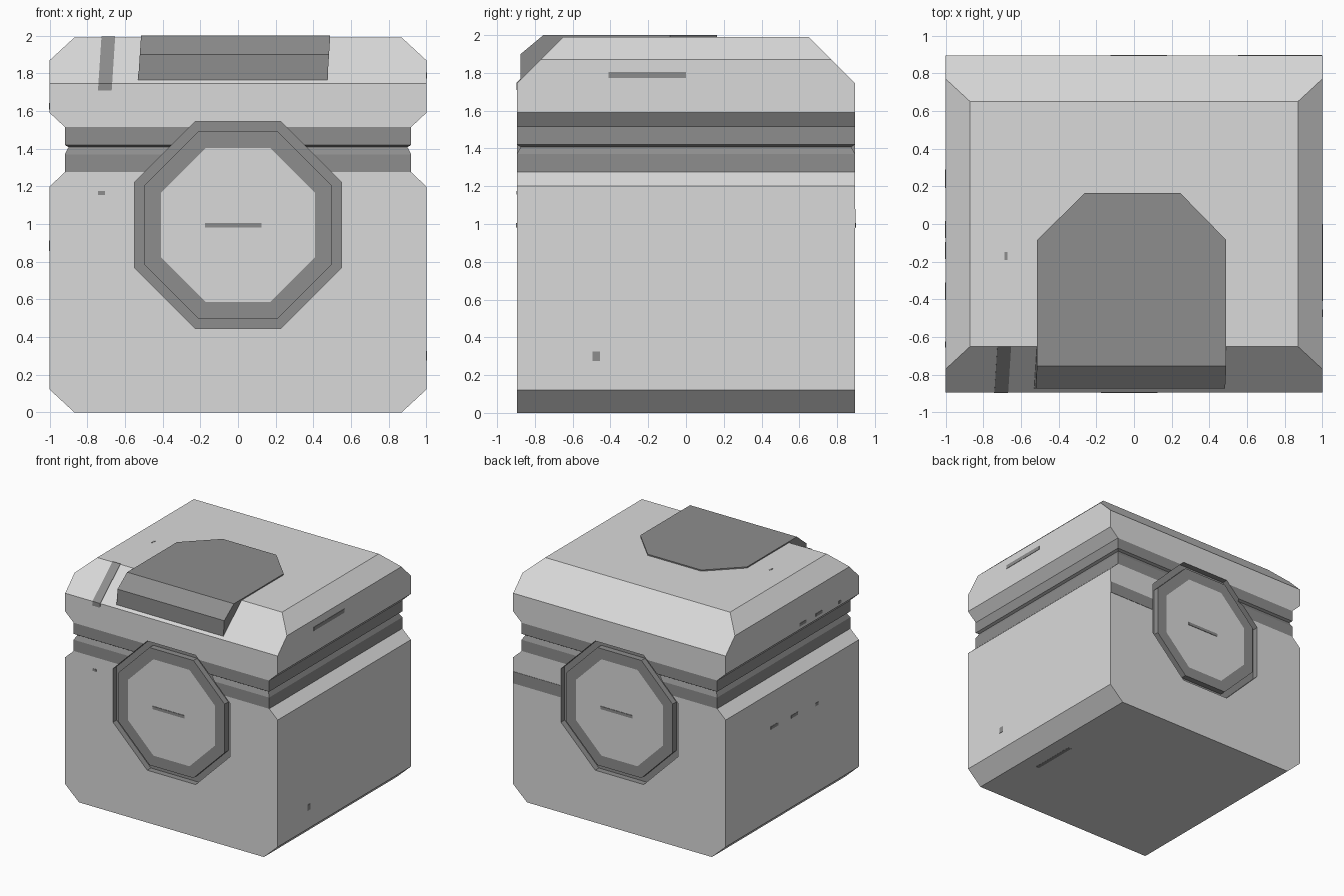
import bpy, bmesh, math
from mathutils import Vector

if "Cube" in bpy.data.objects:
    bpy.data.objects.remove(bpy.data.objects["Cube"])


def material(name, v):
    m = bpy.data.materials.new(name)
    m.diffuse_color = (v, v, v, 1)
    m.use_nodes = True
    m.node_tree.nodes["Principled BSDF"].inputs["Base Color"].default_value = m.diffuse_color
    return m


LIGHT = material("light grey", 0.70)
DARK = material("dark grey", 0.27)


def finish(name, bm, rule=None, default=0):
    """Turn a bmesh into an object; rule(face) picks light (0) or dark (1)."""
    bmesh.ops.recalc_face_normals(bm, faces=bm.faces)
    for f in bm.faces:
        f.material_index = rule(f) if rule else default
    me = bpy.data.meshes.new(name)
    bm.to_mesh(me)
    bm.free()
    me.materials.append(LIGHT)
    me.materials.append(DARK)
    ob = bpy.data.objects.new(name, me)
    bpy.context.collection.objects.link(ob)
    return ob


def loft(rings):
    """Closed solid through rings of equally many points."""
    bm = bmesh.new()
    vs = [[bm.verts.new(p) for p in r] for r in rings]
    n = len(vs[0])
    for a, b in zip(vs, vs[1:]):
        for i in range(n):
            j = (i + 1) % n
            bm.faces.new((a[i], a[j], b[j], b[i]))
    bm.faces.new(vs[0])
    bm.faces.new(vs[-1])
    return bm


def box(name, c, s):
    """Dark painted mark as a thin plate."""
    r = [[(c[0] + a * s[0] / 2, c[1] + b * s[1] / 2, c[2] + k * s[2] / 2)
          for a, b in ((-1, -1), (1, -1), (1, 1), (-1, 1))] for k in (-1, 1)]
    return finish(name, loft(r), default=1)


def octagon(r, y):
    R = r / math.cos(math.pi / 8)
    return [(R * math.cos((i + .5) * math.pi / 4), y,
             0.995 + R * math.sin((i + .5) * math.pi / 4)) for i in range(8)]


# Body: stacked rectangles (half width, half depth, height)
levels = [(.87, .895, 0), (1, .895, .12), (1, .895, 1.2), (.92, .895, 1.275),
          (.92, .895, 1.37), (.90, .875, 1.408), (.92, .895, 1.42),
          (.92, .895, 1.515), (1, .895, 1.59), (1, .895, 1.745),
          (1, .77, 1.87), (.87, .65, 1.99)]
rings = [[(-x, -y, z), (x, -y, z), (x, y, z), (-x, y, z)] for x, y, z in levels]


def band_rule(f):
    zs = [v.co.z for v in f.verts]
    return int(min(zs) > 1.27 and max(zs) < 1.52)


body = finish("body", loft(rings), band_rule)

# Octagonal recesses on front and back, each holding a flush disc
for side, s in (("front", -1), ("back", 1)):
    cutter = finish("recess_cutter",
                    loft([octagon(.55, s * .845), octagon(.55, s * 1.0)]), default=1)
    mod = body.modifiers.new("recess", 'BOOLEAN')
    mod.operation = 'DIFFERENCE'
    mod.solver = 'EXACT'
    mod.object = cutter
    bpy.context.view_layer.objects.active = body
    bpy.ops.object.modifier_apply(modifier=mod.name)
    bpy.data.objects.remove(cutter)

    disc = loft([octagon(.5, s * .84), octagon(.5, s * .895), octagon(.41, s * .895)])
    finish(side + "_disc", disc,
           lambda f: 0 if len(f.verts) == 8 and abs(f.calc_center_median().y) > .88 else 1)
    box(side + "_disc_mark", (-s * -.025, s * .895, .993), (.30, .008, .025))


# Raised flap on the lid: front lip and top plate
def lean(profile, x0, x1):
    return loft([[(x + .065 * (z - 2), y, z) for y, z in profile] for x in (x0, x1)])


finish("flap_lip", lean([(-.65, 1.98), (-.65, 2), (-.755, 2), (-.875, 1.9),
                         (-.875, 1.76)], -.515, .49), default=1)
outline = [(-.515, -.66), (.49, -.66), (.49, -.085), (.245, .165),
           (-.26, .165), (-.515, -.085)]
finish("flap_top", loft([[(x, y, z) for x, y in outline] for z in (1.98, 2)]), default=1)

# Painted stripes
finish("lid_stripe", lean([(-.65, 1.985), (-.65, 1.995), (-.898, 1.747),
                           (-.898, 1.71), (-.89, 1.71), (-.89, 1.74)],
                          -.725, -.652), default=1)
box("back_stripe", (.776, .895, 1.03), (.445, .006, .10))

# Small painted marks: right side, underside, front, top and left side
box("right_mark", (1, -.205, 1.79), (.006, .41, .032))
box("right_dot", (1, -.475, .30), (.006, .04, .05))
box("underside_mark", (.72, -.155, .001), (.032, .41, .004))
box("front_dot", (-.725, -.895, 1.165), (.035, .006, .02))
box("top_dot", (-.68, -.17, 1.99), (.015, .04, .004))
for i, (y, z, w) in enumerate([(-.14, 1.63, .09), (-.36, 1.63, .09), (-.64, 1.62, .03),
                               (.24, .90, .10), (-.03, .89, .09), (-.33, .87, .04)]):
    box("left_mark_%d" % i, (-1, y, z), (.006, w, .025))
